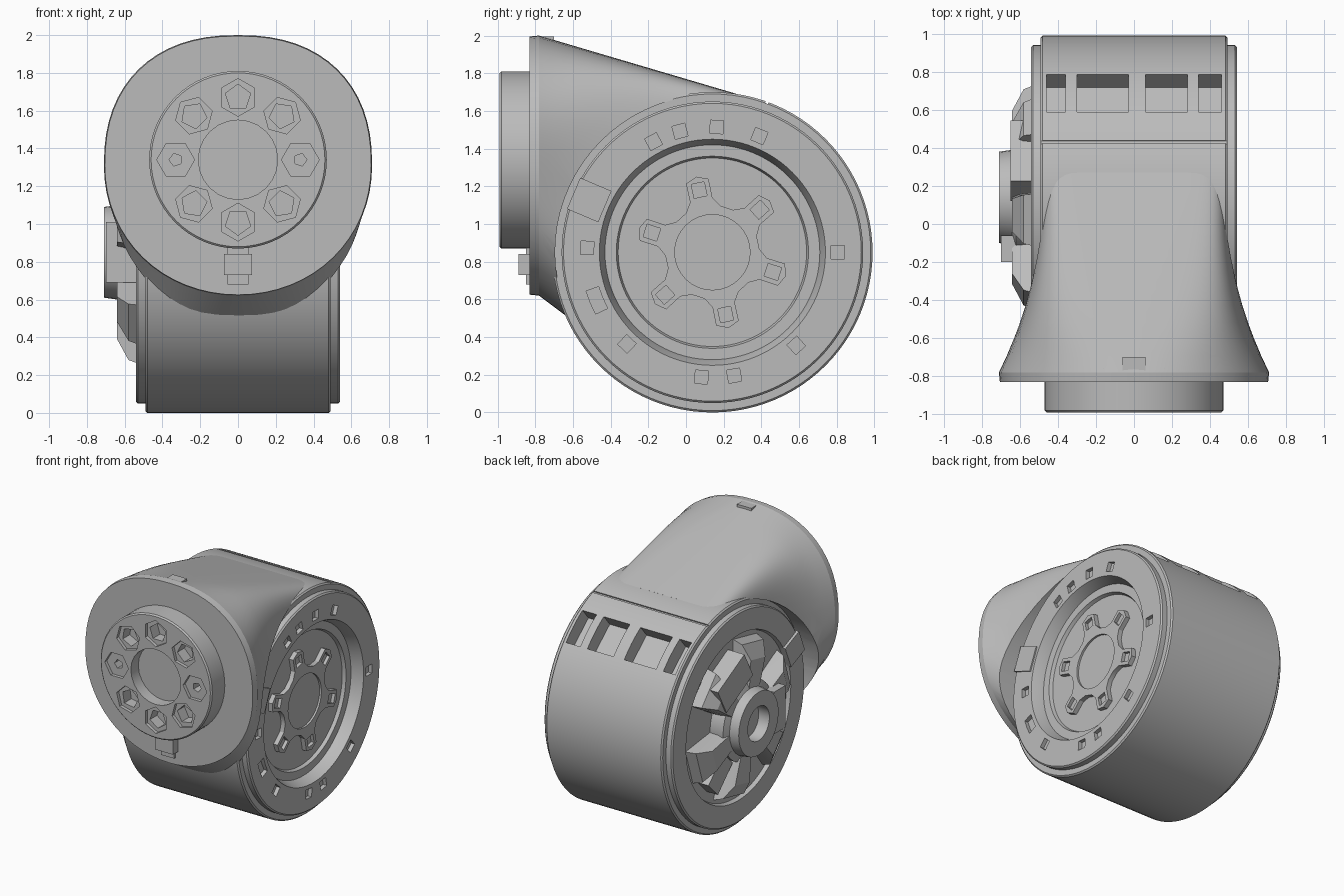
import bpy, bmesh, math
from mathutils import Vector, Matrix

if "Cube" in bpy.data.objects:
    bpy.data.objects.remove(bpy.data.objects["Cube"])

grey = bpy.data.materials.new("light grey metal")
grey.use_nodes = True
grey.diffuse_color = (0.5, 0.5, 0.5, 1)
grey.node_tree.nodes["Principled BSDF"].inputs["Base Color"].default_value = (0.5, 0.5, 0.5, 1)

DRUM = Vector((0, 0.14, 0.85))     # drum centre, axis along x
FACE_Z = 1.34                      # height of the front output disc


def loft(name, rings):
    """Skin a list of equal-length point rings and cap both ends."""
    bm = bmesh.new()
    rows = [[bm.verts.new(p) for p in ring] for ring in rings]
    n = len(rows[0])
    for a, b in zip(rows, rows[1:]):
        for i in range(n):
            j = (i + 1) % n
            bm.faces.new((a[i], a[j], b[j], b[i]))
    bm.faces.new(rows[0][::-1])
    bm.faces.new(rows[-1])
    bmesh.ops.recalc_face_normals(bm, faces=bm.faces)
    mesh = bpy.data.meshes.new(name)
    bm.to_mesh(mesh)
    bm.free()
    mesh.materials.append(grey)
    ob = bpy.data.objects.new(name, mesh)
    bpy.context.collection.objects.link(ob)
    return ob


def polar(x, r, deg):
    """Point on the drum side, angle measured from +y towards +z."""
    a = math.radians(deg)
    return DRUM + Vector((x, r * math.cos(a), r * math.sin(a)))


def turn_x(name, profile, n=72):
    return loft(name, [[polar(x, r, 360 * i / n) for i in range(n)] for r, x in profile])


def turn_y(name, profile, cx=0, cz=FACE_Z, n=64, spin=0):
    return loft(name, [[(cx + r * math.cos(math.tau * i / n + spin), y,
                         cz + r * math.sin(math.tau * i / n + spin))
                        for i in range(n)] for r, y in profile])


def box(name, lo, hi, deg=0, pivot=(0, 0, 0)):
    """Box between two corners, turned about x and moved to a pivot."""
    rot = Matrix.Rotation(math.radians(deg), 3, 'X')
    ring = lambda x: [Vector(pivot) + rot @ Vector((x, y, z)) for y, z in
                      ((lo[1], lo[2]), (hi[1], lo[2]), (hi[1], hi[2]), (lo[1], hi[2]))]
    return loft(name, [ring(lo[0]), ring(hi[0])])


def carve(ob, cutters):
    bpy.context.view_layer.objects.active = ob
    for c in cutters:
        m = ob.modifiers.new("cut", 'BOOLEAN')
        m.operation, m.solver, m.object = 'DIFFERENCE', 'EXACT', c
        bpy.ops.object.modifier_apply(modifier=m.name)
        bpy.data.objects.remove(c)


# Drum with a stepped recess on its left side and a shallow one on its right
drum = turn_x("drum", [
    (0.02, 0.43), (0.5, 0.43), (0.51, 0.455), (0.57, 0.455), (0.58, 0.49), (0.6, 0.54),
    (0.79, 0.54), (0.8, 0.53), (0.8, 0.49), (0.84, 0.49), (0.85, 0.48),
    (0.85, -0.48), (0.84, -0.49), (0.8, -0.49), (0.8, -0.53), (0.79, -0.54),
    (0.63, -0.54), (0.62, -0.51), (0.02, -0.51)], 96)

# Vent slots in the upper back, shallow seam, and bolt pockets on the side rings
cuts = []
for x0, x1 in ((-0.46, -0.36), (-0.3, -0.03), (0.06, 0.28), (0.34, 0.46)):
    cuts.append(box("cutter", (x0, 0.73, -0.14), (x1, 0.95, 0.12), 50, DRUM))
cuts.append(box("cutter", (-0.6, 0.84, -0.008), (0.6, 0.9, 0.008), 70, DRUM))
for deg in (-155, -133, -95, -80, -48, 0, 68, 88, 105, 118, 178, 200):
    cuts.append(box("cutter", (0.51, 0.63, -0.035), (0.6, 0.7, 0.035), deg, DRUM))
carve(drum, cuts)


# Neck: flared loft from the round front flange to the drum width
def section(y, w, top, bottom, e, n=64):
    c, h = (top + bottom) / 2, (top - bottom) / 2
    pts = []
    for i in range(n):
        a = math.tau * i / n
        s, k = math.sin(a), math.cos(a)
        p = 2 / (e + (0.25 if s > 0 else 0))
        pts.append((w * math.copysign(abs(k) ** p, k), y,
                    c + h * math.copysign(abs(s) ** p, s)))
    return pts


rings = []
for i in range(13):
    t = i / 12
    y = -0.78 + 1.05 * t
    rings.append(section(y, 0.49 + 0.22 * (1 - t) ** 2.4, 2.0 - 0.31 * t,
                         max(0.62 - 0.75 * (y + 0.78), 0.4), 2.05 + 9 * t ** 1.3))
neck = loft("neck", rings)
carve(neck, [turn_x("cutter", [(0.835, s * 0.4), (0.835, s * 0.9)]) for s in (1, -1)])

# Front flange and output disc with its pockets
loft("front_flange", [section(y, w, 1.31 + h, 1.31 - h, 2.05)
                      for y, w, h in ((-0.83, 0.705, 0.685), (-0.78, 0.71, 0.69))])
disc = turn_y("output_disc", [(0.46, -0.99), (0.47, -0.98), (0.47, -0.82)])
cuts = [turn_y("cutter", [(0.21, -1.05), (0.21, -0.9)], n=24)]
for k in range(8):
    a = math.tau * k / 8
    x, z = 0.33 * math.cos(a), FACE_Z + 0.33 * math.sin(a)
    cuts.append(turn_y("cutter", [(0.1, -1.05), (0.1, -0.965)], x, z, 6, a))
    r = 0.035 if k in (0, 4) else 0.07
    cuts.append(turn_y("cutter", [(r, -1.05), (r, -0.88)], x, z, 5, a))
carve(disc, cuts)
box("flange_tab", (-0.075, -0.89, 0.73), (0.075, -0.82, 0.84))
box("flange_tab_foot", (-0.055, -0.85, 0.68), (0.055, -0.82, 0.9))
box("flange_top_block", (-0.16, -0.825, 1.9), (0.16, -0.76, 1.985))
box("flange_top_nub", (-0.06, -0.78, 1.92), (0.06, -0.7, 1.995))

# Six-armed star and hub in the left recess
star = [(r, 102 + 60 * k + d) for k in range(6)
        for r, d in ((0.25, -22), (0.29, -12), (0.39, -9), (0.41, 0),
                     (0.39, 9), (0.29, 12), (0.25, 22))]
left_star = loft("left_star", [[polar(x, r, d) for r, d in star] for x in (0.41, 0.465)])
cuts = [turn_x("cutter", [(0.2, 0.45), (0.2, 0.6)], 32)]
for k in range(6):
    cuts.append(box("cutter", (0.44, 0.3, -0.035), (0.6, 0.375, 0.035), 102 + 60 * k, DRUM))
carve(left_star, cuts)
box("left_ring_block", (0.5, 0.62, -0.09), (0.55, 0.8, 0.09), 157, DRUM)

# Right cover: stepped hub, sloping ribs and raised blocks
hub = turn_x("right_hub", [(0.3, -0.5), (0.3, -0.62), (0.25, -0.64), (0.24, -0.71),
                           (0.13, -0.71), (0.13, -0.62), (0.02, -0.62)], 32)
for k in range(6):
    deg = 102 + 60 * k
    loft(f"right_rib_{k + 1}", [
        [polar(x, r, deg + d) for r, d in ((r0, -w), (r0, w), (r1, w * 0.7), (r1, -w * 0.7))]
        for x, r0, r1, w in ((-0.5, 0.2, 0.6, 20), (-0.58, 0.2, 0.57, 19), (-0.64, 0.2, 0.46, 16))])
box("right_upper_block", (-0.65, 0.3, -0.18), (-0.5, 0.52, 0.18), 62, DRUM)
box("right_lower_block", (-0.6, 0.3, -0.08), (-0.5, 0.55, 0.08), -45, DRUM)
box("right_front_block", (-0.7, 0.2, -0.16), (-0.5, 0.34, 0.16), 180, DRUM)
box("right_ring_block", (-0.56, 0.62, -0.09), (-0.5, 0.8, 0.09), 157, DRUM)

# Smooth shading with crisp edges
bpy.ops.object.select_all(action='DESELECT')
for ob in bpy.context.scene.objects:
    if ob.type == 'MESH' and grey.name in ob.data.materials:
        ob.select_set(True)
        bpy.context.view_layer.objects.active = ob
bpy.ops.object.shade_smooth_by_angle(angle=math.radians(30))
